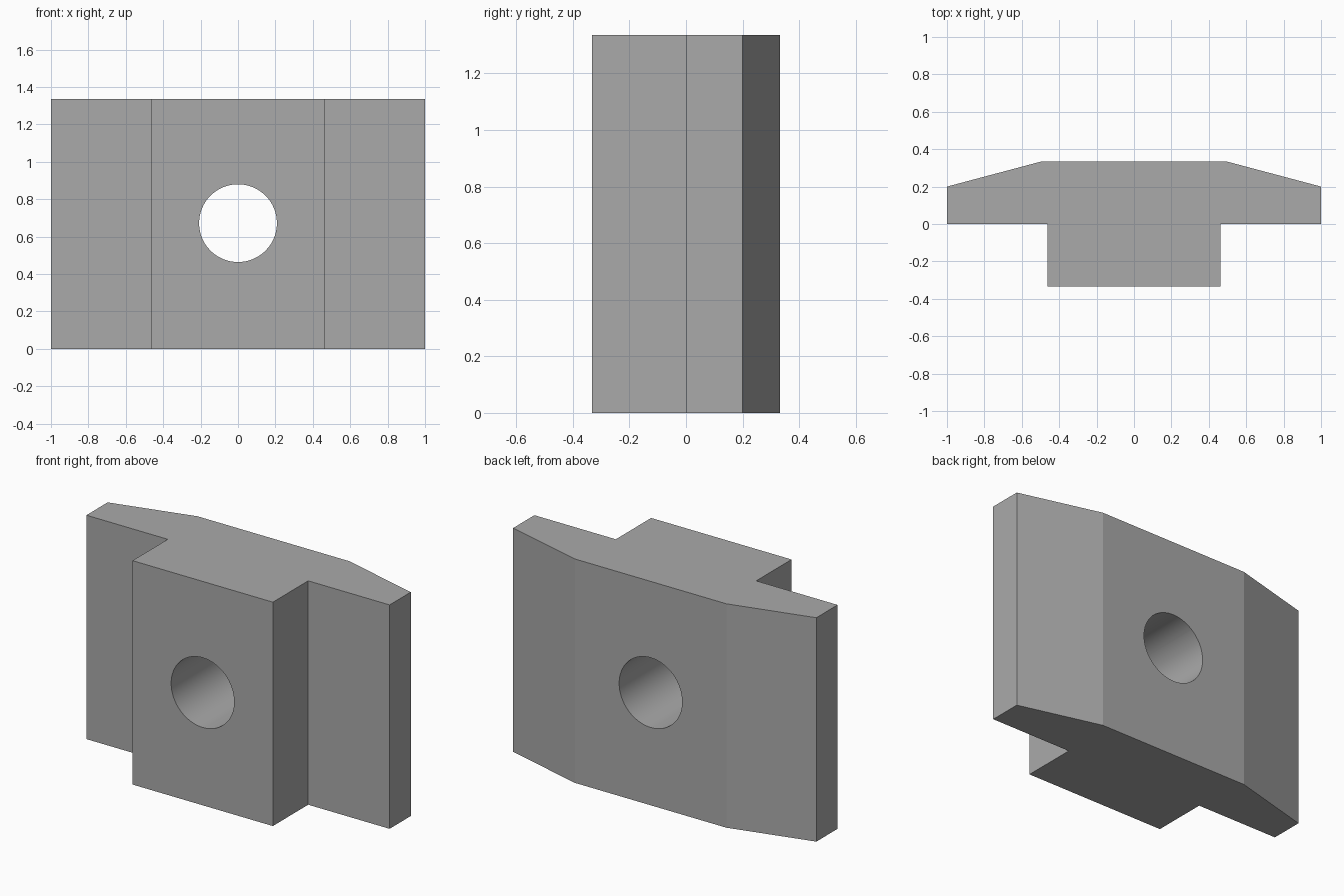
import bpy
import bmesh
from math import radians

cube = bpy.data.objects.get("Cube")
if cube:
    bpy.data.objects.remove(cube, do_unlink=True)

HEIGHT = 1.335

grey = bpy.data.materials.new("plain grey")
grey.use_nodes = True
colour = (0.4, 0.4, 0.4, 1)
grey.diffuse_color = colour
grey.node_tree.nodes["Principled BSDF"].inputs["Base Color"].default_value = colour

# T-shaped body: half profile mirrored across x, extruded upwards
half = [(0.463, -0.333), (0.463, 0), (1, 0), (1, 0.2), (0.5, 0.333)]
profile = half + [(-x, y) for x, y in reversed(half)]
mesh = bpy.data.meshes.new("slot_nut_body")
bm = bmesh.new()
base = bm.faces.new([bm.verts.new((x, y, 0)) for x, y in profile])
top = bmesh.ops.extrude_face_region(bm, geom=[base])["geom"]
bmesh.ops.translate(bm, vec=(0, 0, HEIGHT),
                    verts=[v for v in top if isinstance(v, bmesh.types.BMVert)])
bmesh.ops.recalc_face_normals(bm, faces=bm.faces)
bm.to_mesh(mesh)
bm.free()
mesh.materials.append(grey)
body = bpy.data.objects.new("slot_nut_body", mesh)
bpy.context.collection.objects.link(body)

# Round through hole
bpy.ops.mesh.primitive_cylinder_add(vertices=64, radius=0.208, depth=1,
                                    location=(0, 0, 0.672),
                                    rotation=(radians(90), 0, 0))
cutter = bpy.context.object
cutter.name = "hole_cutter"
cutter.data.materials.append(grey)
cut = body.modifiers.new("through_hole", "BOOLEAN")
cut.operation = "DIFFERENCE"
cut.solver = "EXACT"
cut.object = cutter

# Apply the cut, then smooth only the bore
bpy.ops.object.select_all(action="DESELECT")
body.select_set(True)
bpy.context.view_layer.objects.active = body
bpy.ops.object.modifier_apply(modifier=cut.name)
bpy.data.objects.remove(cutter, do_unlink=True)
bpy.ops.object.shade_smooth_by_angle(angle=radians(10))
